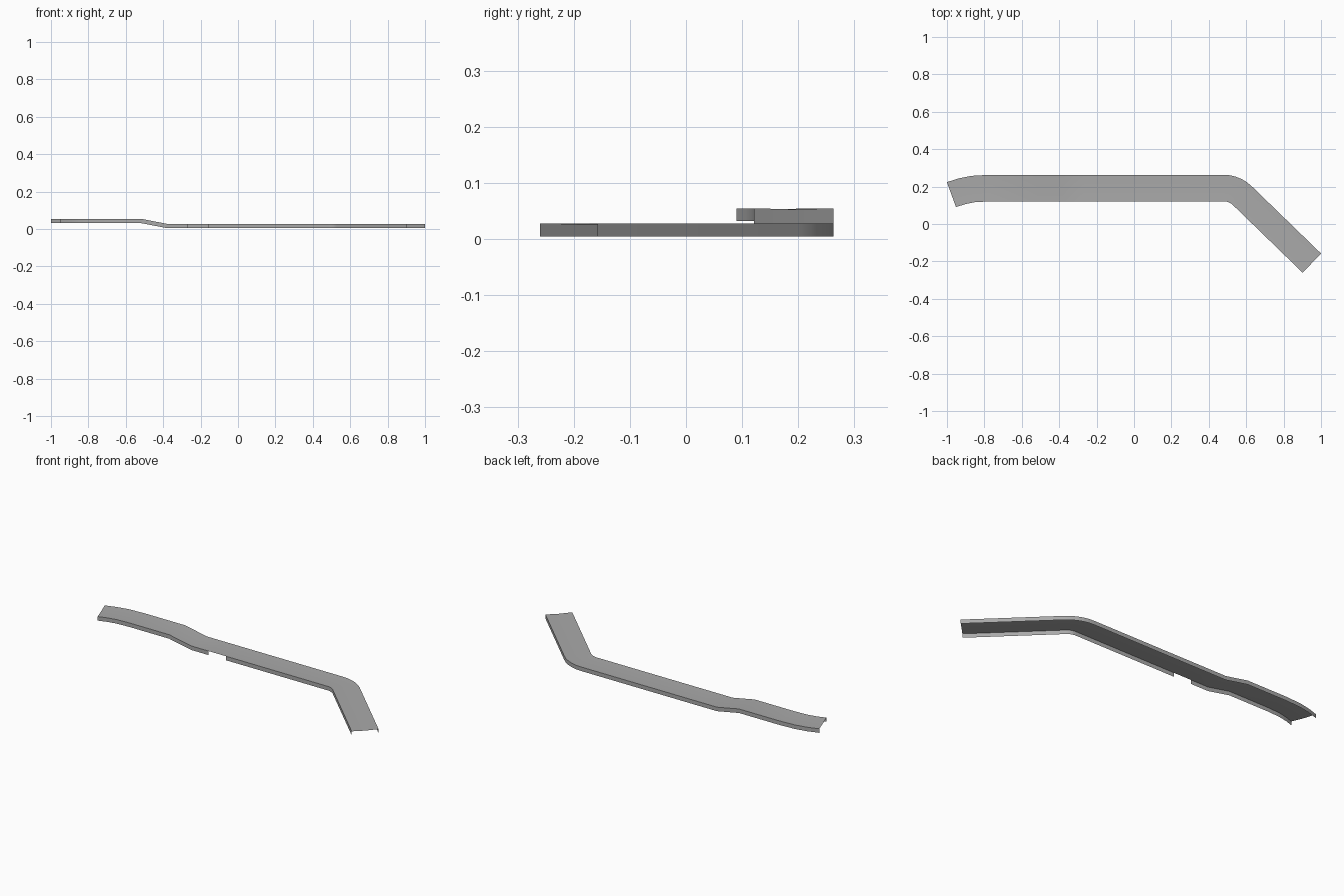
import bpy, math
from mathutils import Vector

cube = bpy.data.objects.get("Cube")
if cube:
    bpy.data.objects.remove(cube, do_unlink=True)

HALF, DROP, SAG = 0.071, 0.023, 0.002
HIGH, LOW, MID_Y = 0.055, 0.028, 0.192

grey = bpy.data.materials.new("mid_grey")
grey.use_nodes = True
grey.diffuse_color = (0.4, 0.4, 0.4, 1)
grey.node_tree.nodes["Principled BSDF"].inputs["Base Color"].default_value = (0.4, 0.4, 0.4, 1)

# Centre line stations: x, y, heading in degrees, top height
stations = [(-0.976, 0.157, 20, HIGH), (-0.92, 0.175, 15, HIGH),
            (-0.86, 0.187, 8, HIGH), (-0.77, MID_Y, 0, HIGH),
            (-0.52, MID_Y, 0, HIGH), (-0.38, MID_Y, 0, LOW),
            (-0.27, MID_Y, 0, LOW), (-0.16, MID_Y, 0, LOW)]
GAP = 6  # span where the front skirt is missing

# Rounded bend, then the straight diagonal leg
BEND = 0.142
for i in range(6):
    a = math.radians(i * 8.8)
    stations.append((0.48 + BEND * math.sin(a), MID_Y - BEND * (1 - math.cos(a)),
                     -math.degrees(a), LOW))
stations.append((0.951, -0.209, -44, LOW))


def rail(side, dz):
    """Points offset sideways from the centre line."""
    pts = []
    for x, y, heading, z in stations:
        a = math.radians(heading)
        pts.append(Vector((x - math.sin(a) * side * HALF,
                           y + math.cos(a) * side * HALF, z + dz)))
    return pts


def sheet(name, rails, skip=()):
    """Join neighbouring rails with quads."""
    n = len(stations)
    verts = [p for r in rails for p in r]
    faces = [(j * n + i, j * n + i + 1, (j + 1) * n + i + 1, (j + 1) * n + i)
             for j in range(len(rails) - 1) for i in range(n - 1) if i not in skip]
    mesh = bpy.data.meshes.new(name)
    mesh.from_pydata(verts, [], faces)
    mesh.materials.append(grey)
    obj = bpy.data.objects.new(name, mesh)
    bpy.context.collection.objects.link(obj)
    bpy.ops.object.select_all(action='DESELECT')
    obj.select_set(True)
    bpy.context.view_layer.objects.active = obj
    bpy.ops.object.shade_smooth_by_angle(angle=math.radians(30))


# Slightly dished top and the two hanging skirts
sheet("deck", [rail(-1, 0), rail(0, -SAG), rail(1, 0)])
sheet("front_skirt", [rail(-1, -DROP), rail(-1, 0)], skip=(GAP,))
sheet("back_skirt", [rail(1, 0), rail(1, -DROP)])
